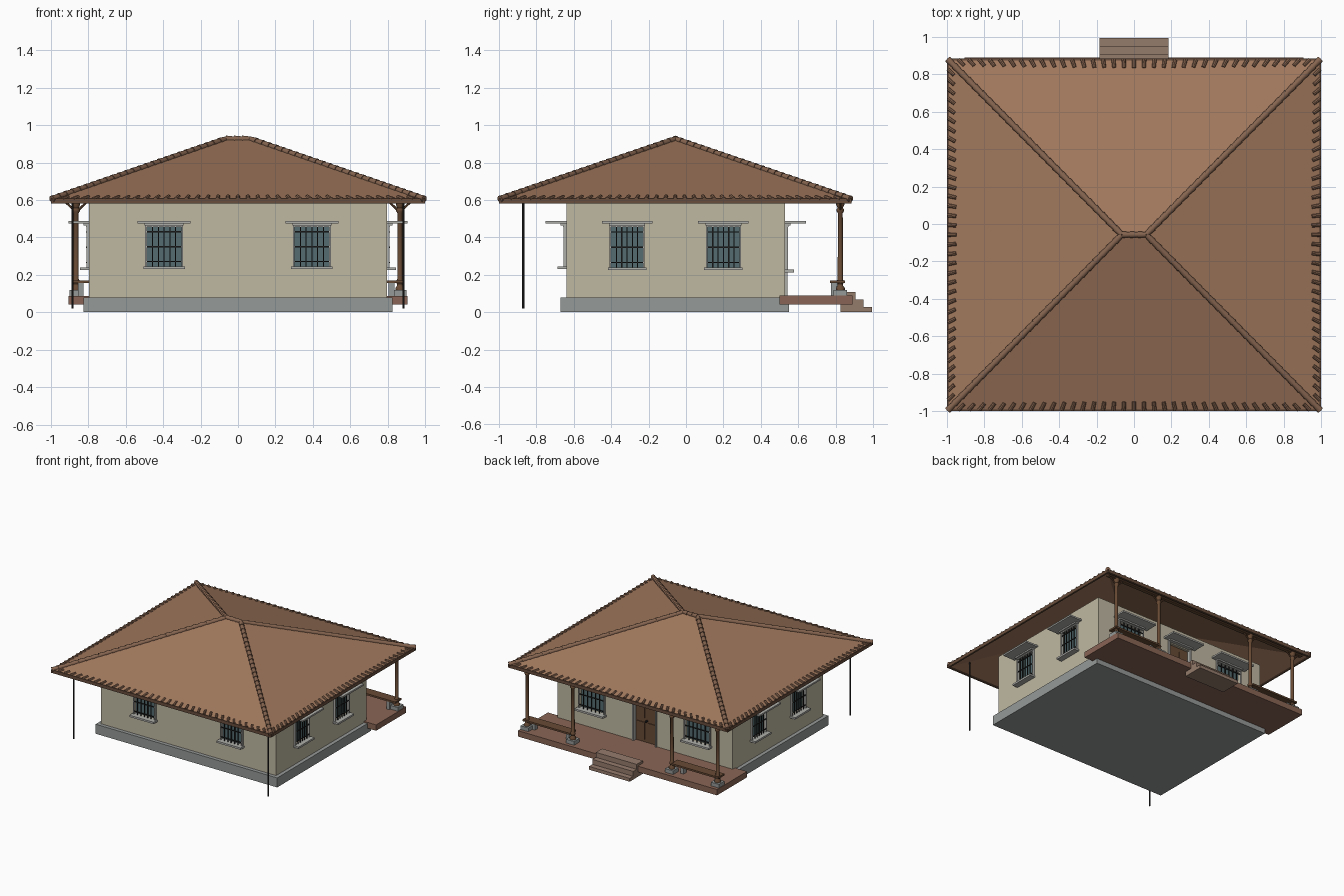
import bpy, bmesh, math
from mathutils import Matrix, Vector

if "Cube" in bpy.data.objects:
    bpy.data.objects.remove(bpy.data.objects["Cube"])


def material(name, rgb):
    m = bpy.data.materials.new(name)
    m.diffuse_color = (*rgb, 1)
    m.use_nodes = True
    m.node_tree.nodes["Principled BSDF"].inputs["Base Color"].default_value = m.diffuse_color
    return m


WALL = material("plaster", (0.52, 0.48, 0.36))
STONE = material("stone", (0.30, 0.32, 0.31))
TRIM = material("trim", (0.42, 0.42, 0.40))
ROOF = material("roof_clay", (0.36, 0.19, 0.11))
TILE = material("tile_clay", (0.24, 0.13, 0.08))
FASCIA = material("fascia", (0.14, 0.075, 0.045))
FLOOR = material("porch_clay", (0.25, 0.13, 0.09))
STEP = material("step_brick", (0.30, 0.20, 0.15))
WOOD = material("wood", (0.14, 0.07, 0.035))
GLASS = material("glass", (0.09, 0.15, 0.16))
IRON = material("iron", (0.02, 0.02, 0.02))


def finish(name, bm, mat, smooth=False):
    bmesh.ops.recalc_face_normals(bm, faces=bm.faces)
    me = bpy.data.meshes.new(name)
    bm.to_mesh(me)
    bm.free()
    me.materials.append(mat)
    ob = bpy.data.objects.new(name, me)
    bpy.context.collection.objects.link(ob)
    if smooth:
        bpy.ops.object.select_all(action='DESELECT')
        ob.select_set(True)
        bpy.context.view_layer.objects.active = ob
        bpy.ops.object.shade_smooth_by_angle(angle=math.radians(40))
    return ob


def boxes(name, mat, spans, mtx=Matrix()):
    """One object from boxes given as (x0, x1, y0, y1, z0, z1)."""
    bm = bmesh.new()
    for x0, x1, y0, y1, z0, z1 in spans:
        m = Matrix.Translation(((x0 + x1) / 2, (y0 + y1) / 2, (z0 + z1) / 2))
        s = Matrix.Diagonal((x1 - x0, y1 - y0, z1 - z0, 1))
        bmesh.ops.create_cube(bm, size=1, matrix=mtx @ m @ s)
    return finish(name, bm, mat)


def rods(name, mat, segs, sides=8):
    """One object from tapered rods given as (start, end, r_start, r_end)."""
    bm = bmesh.new()
    for a, b, r0, r1 in segs:
        a, b = Vector(a), Vector(b)
        rot = (b - a).to_track_quat('Z', 'Y').to_matrix().to_4x4()
        bmesh.ops.create_cone(bm, cap_ends=True, segments=sides, radius1=r0, radius2=r1,
                              depth=(b - a).length, matrix=Matrix.Translation((a + b) / 2) @ rot)
    return finish(name, bm, mat, True)


def lathe(name, mat, profile, x, y, n=12):
    bm = bmesh.new()
    rings = [[bm.verts.new((x + r * math.cos(i * math.tau / n), y + r * math.sin(i * math.tau / n), z))
              for i in range(n)] for r, z in profile]
    for a, b in zip(rings, rings[1:]):
        for i in range(n):
            bm.faces.new((a[i], a[(i + 1) % n], b[(i + 1) % n], b[i]))
    bm.faces.new(rings[0])
    bm.faces.new(rings[-1])
    return finish(name, bm, mat, True)


# plinth, porch floor and steps
boxes("plinth", STONE, [(-.825, .825, -.67, .55, 0, .078)])
boxes("porch_floor", FLOOR, [(-.905, .905, .50, .89, .04, .088)])
for i, (y, z0, z1) in enumerate([(.995, 0, .027), (.95, .027, .067), (.905, .067, .108)]):
    boxes(f"step_{i + 1}", STEP, [(-.185, .185, .825, y, z0, z1)])

# walls: (name, matrix, half length, window centres, window width, sill z, head z)
Z0, Z1, T = .078, .592, .05


def place(x, y, deg):
    return Matrix.Translation((x, y, 0)) @ Matrix.Rotation(math.radians(deg), 4, 'Z')


def window(name, m, c, w, z0, z1):
    a, b = c - w / 2, c + w / 2
    boxes(name + "_glass", GLASS, [(a, b, .015, .022, z0, z1)], m)
    f = .009
    boxes(name + "_frame", TRIM, [(a - f, a, -.015, .015, z0, z1), (b, b + f, -.015, .015, z0, z1),
                                  (a - f, b + f, -.018, .015, z1, z1 + f)], m)
    r = .003
    bars = [(a + w * k / 6 - r, a + w * k / 6 + r, -.014, -.008, z0, z1) for k in range(1, 6)]
    bars += [(a, b, -.016, -.01, z0 + (z1 - z0) * t - r, z0 + (z1 - z0) * t + r) for t in (.12, .5, .88)]
    boxes(name + "_grille", IRON, bars, m)
    boxes(name + "_sill", TRIM, [(a - .018, b + .018, -.048, .02, z0 - .015, z0)], m)
    canopy(name, m, c, w, z1)


def canopy(name, m, c, w, z1):
    h = w / 2
    boxes(name + "_canopy", TRIM, [(c - h - .012, c + h + .012, -.03, .01, z1 + .009, z1 + .02),
                                   (c - h - .05, c + h + .05, -.112, .01, z1 + .02, z1 + .033)], m)


def wall(name, m, x0, x1, holes):
    spans, x = [], x0
    for a, b, z0, z1 in holes:
        spans += [(x, a, 0, T, Z0, Z1), (a, b, 0, T, z1, Z1)]
        if z0 > Z0 + .02:
            spans.append((a, b, 0, T, Z0, z0))
        x = b
    spans.append((x, x1, 0, T, Z0, Z1))
    boxes(name, WALL, spans, m)


SIDES = [("front", place(0, -.64, 0), -.795, .795, (-.395, .395), .185, .245, .455),
         ("right", place(.795, 0, 90), -.64 + T, .53 - T, (-.315, .20), .17, .24, .455),
         ("left", place(-.795, 0, -90), -.53 + T, .64 - T, (-.20, .315), .17, .24, .455),
         ("back", place(0, .53, 180), -.795, .795, (-.48, .48), .22, .228, .455)]
for name, m, x0, x1, centres, w, z0, z1 in SIDES:
    holes = [(c - w / 2, c + w / 2, z0, z1) for c in centres]
    if name == "back":
        holes.insert(1, (-.10, .10, Z0, .455))
    wall(name + "_wall", m, x0, x1, holes)
    for i, c in enumerate(centres):
        window(f"{name}_window_{i + 1}", m, c, w, z0, z1)

# door
m = SIDES[3][1]
canopy("door", m, 0, .20, .455)
boxes("door_frame", TRIM, [(s - .006, s + .006, -.012, .02, .088, .464) for s in (-.103, .103)], m)
boxes("door", WOOD, [(-.10, .10, .02, .035, .08, .455)] +
      [(x, x + .07, .014, .02, z, z + .14) for x in (-.085, .015) for z in (.11, .285)], m)
rods("door_knob", IRON, [((-.01, .518, .27), (-.01, .54, .27), .008, .008)])

# porch posts with braces, stone pads and benches
PY = .825
for i, x in enumerate((-.865, -.45, .45, .865)):
    boxes(f"post_pad_{i + 1}", STONE, [(x - .036, x + .036, PY - .036, PY + .036, .088, .118)])
    lathe(f"post_{i + 1}", WOOD, [(.024, .118), (.024, .13), (.016, .14), (.014, .15), (.02, .158), (.02, .166),
                                  (.014, .175), (.013, .53), (.02, .54), (.02, .55), (.014, .558),
                                  (.022, .575), (.022, .60)], x, PY)
    rods(f"post_brace_{i + 1}", WOOD, [((x, PY, .535), (x + s * .06, PY, .592), .006, .006) for s in (-1, 1)], 6)
boxes("porch_beam", WOOD, [(-.95, .95, PY - .015, PY + .015, .588, .608)])
for s, side in ((-1, "left"), (1, "right")):
    a, b = sorted((s * .46, s * .89))
    boxes(side + "_bench_seat", WOOD, [(a, b, .77, .85, .155, .169)])
    boxes(side + "_bench_legs", STONE, [(x - .015, x + .015, .775, .81, .088, .155) for x in (a + .05, b - .07)])

# corner downpipes at the front
rods("downpipes", IRON, [((s * .885, -.87, .02), (s * .885, -.87, .61), .006, .006) for s in (-1, 1)])

# hip roof shell
YF, YB, YR, XR, ZE, ZR = -.995, .88, -.057, .065, .605, .925
top = [Vector(p) for p in [(-.995, YF, ZE), (.995, YF, ZE), (.995, YB, ZE), (-.995, YB, ZE),
                           (XR, YR, ZR), (-XR, YR, ZR)]]
bm = bmesh.new()
layers = [[bm.verts.new(p - Vector((0, 0, d))) for p in top] for d in (0, .022)]
for v in layers:
    for f in ((0, 1, 4, 5), (1, 2, 4), (2, 3, 5, 4), (3, 0, 5)):
        bm.faces.new([v[i] for i in f])
for i in range(4):
    j = (i + 1) % 4
    bm.faces.new((layers[0][i], layers[0][j], layers[1][j], layers[1][i]))
finish("roof", bm, ROOF)
boxes("fascia", FASCIA, [(-.998, .998, YF - .004, YF + .012, .58, .607), (-.998, .998, YB - .012, YB + .005, .58, .607),
                         (-.998, -.984, YF, YB, .58, .607), (.984, .998, YF, YB, .58, .607)])


# overlapping cap tiles along hips and ridge
def cap_run(a, b, n):
    return [(a.lerp(b, i / n), a.lerp(b, (i + 1.1) / n if i < n - 1 else 1), .019, .014) for i in range(n)]


caps = cap_run(top[5], top[4], 3)
for corner, peak in ((0, 5), (1, 4), (2, 4), (3, 5)):
    caps += cap_run(top[corner], top[peak], 26)
rods("hip_and_ridge_tiles", TILE, caps, 10)

# short eave tiles pointing towards the ridge
stubs = []
for i in range(4):
    a, b = top[i], top[(i + 1) % 4]
    p, q = (top[5], top[4]) if i == 0 else (top[4], top[4]) if i == 1 else (top[4], top[5]) if i == 2 else (top[5], top[5])
    n = 36
    for k in range(1, n):
        s = a.lerp(b, k / n)
        d = (p.lerp(q, k / n) - s).normalized()
        stubs.append((s + d * .002, s + d * .048, .011, .010))
rods("eave_tiles", TILE, stubs, 8)
